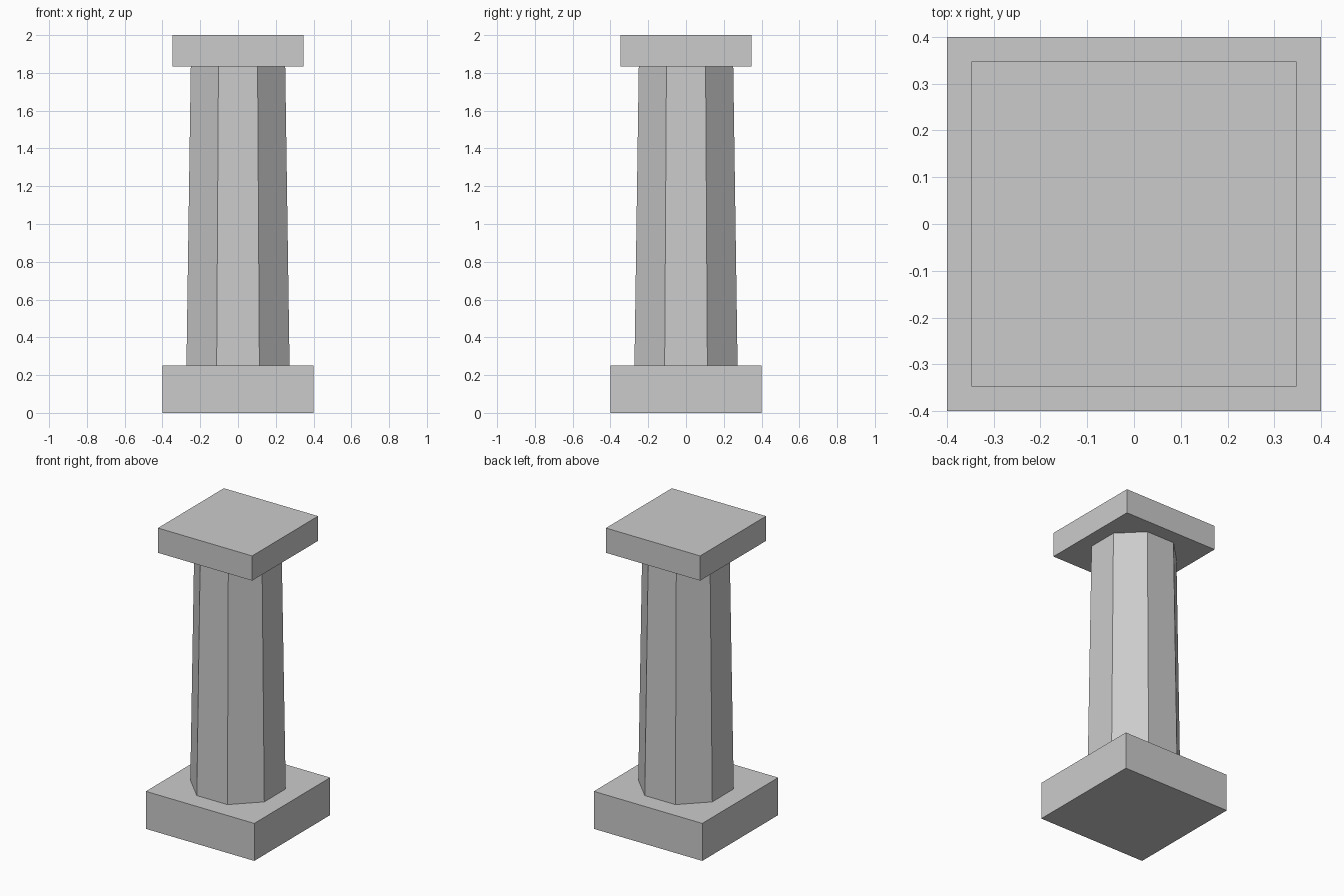
import bpy
import math

if "Cube" in bpy.data.objects:
    bpy.data.objects.remove(bpy.data.objects["Cube"])

stone = bpy.data.materials.new("grey stone")
stone.diffuse_color = (0.6, 0.6, 0.6, 1)
stone.use_nodes = True
stone.node_tree.nodes["Principled BSDF"].inputs["Base Color"].default_value = stone.diffuse_color


def block(name, width, z0, z1):
    bpy.ops.mesh.primitive_cube_add(size=1, location=(0, 0, (z0 + z1) / 2))
    ob = bpy.context.object
    ob.name = name
    ob.scale = (width, width, z1 - z0)
    bpy.ops.object.transform_apply(location=False, rotation=False, scale=True)
    ob.data.materials.append(stone)


# Square slabs below and above the shaft
block("base_plinth", 0.80, 0.0, 0.25)
block("top_slab", 0.695, 1.835, 2.0)

# Tapered octagonal shaft with flat sides facing front and side
to_corner = 1 / math.cos(math.pi / 8)
bpy.ops.mesh.primitive_cone_add(
    vertices=8, radius1=0.273 * to_corner, radius2=0.25 * to_corner,
    depth=1.585, end_fill_type='NGON', location=(0, 0, 0.25 + 1.585 / 2),
    rotation=(0, 0, math.pi / 8))
shaft = bpy.context.object
shaft.name = "shaft"
bpy.ops.object.transform_apply(location=False, rotation=True, scale=False)
shaft.data.materials.append(stone)
